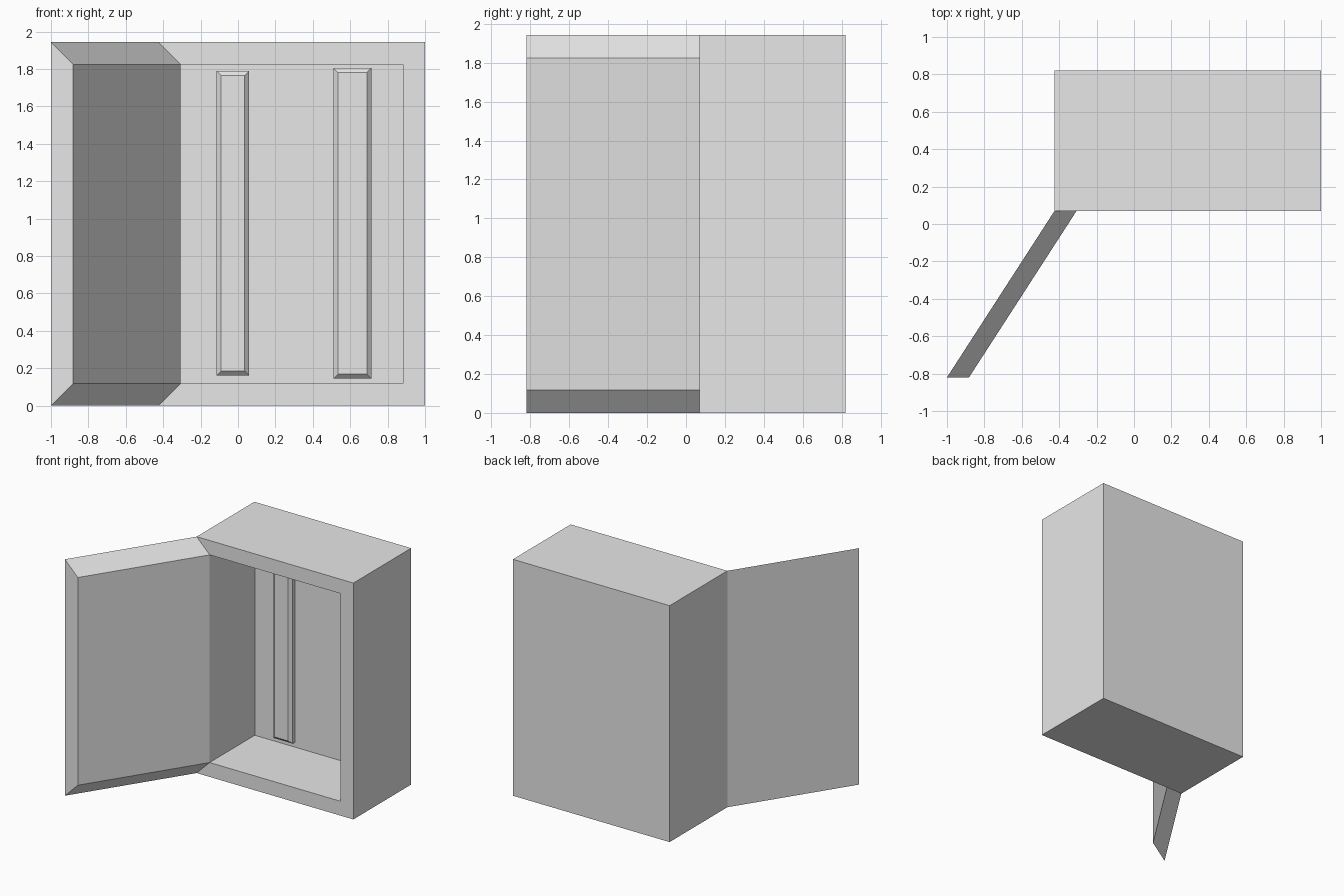
import bpy
import bmesh

cube = bpy.data.objects.get("Cube")
if cube:
    bpy.data.objects.remove(cube, do_unlink=True)

GREY = (0.8, 0.8, 0.8, 1.0)
grey = bpy.data.materials.new("light_grey")
grey.use_nodes = True
grey.diffuse_color = GREY
grey.node_tree.nodes["Principled BSDF"].inputs["Base Color"].default_value = GREY


def upright(start, end, low, high):
    """Upright rectangle standing over the plan line from start to end."""
    return [(*start, low), (*end, low), (*end, high), (*start, high)]


def loft(name, rings):
    """Closed solid skinned through a series of rectangles."""
    bm = bmesh.new()
    loops = [[bm.verts.new(p) for p in ring] for ring in rings]
    bm.faces.new(loops[0])
    bm.faces.new(loops[-1])
    for a, b in zip(loops, loops[1:]):
        for i in range(len(a)):
            j = (i + 1) % len(a)
            bm.faces.new((a[i], a[j], b[j], b[i]))
    bmesh.ops.recalc_face_normals(bm, faces=bm.faces)
    mesh = bpy.data.meshes.new(name)
    bm.to_mesh(mesh)
    bm.free()
    mesh.materials.append(grey)
    obj = bpy.data.objects.new(name, mesh)
    bpy.context.collection.objects.link(obj)
    return obj


HEIGHT, WALL = 1.943, 0.118
LEFT, RIGHT = -0.425, 1.0
FRONT, BACK, RECESS = 0.07, 0.82, 0.657


def panel(x0, x1, y, low, high, inset=0.0):
    return upright((x0 + inset, y), (x1 - inset, y), low + inset, high - inset)


# Cabinet: outer shell, front rim, then the hollow inside
loft("cabinet", [
    panel(LEFT, RIGHT, BACK, 0, HEIGHT),
    panel(LEFT, RIGHT, FRONT, 0, HEIGHT),
    panel(LEFT, RIGHT, FRONT, 0, HEIGHT, WALL),
    panel(LEFT, RIGHT, RECESS, 0, HEIGHT, WALL),
])

# Open door: tapered slab swung out from the hinge edge
loft("door", [
    upright((LEFT, FRONT), (-1.0, -BACK), 0, HEIGHT),
    upright((LEFT + WALL, FRONT), (-1.0 + WALL, -BACK), WALL, HEIGHT - WALL),
])

# Chamfered bars on the inside of the back wall
CHAMFER = 0.024
for name, x0, x1, low, high in (
    ("right_bar", -0.115, 0.06, 0.16, 1.79),
    ("left_bar", 0.51, 0.713, 0.144, 1.805),
):
    loft(name, [
        panel(x0, x1, RECESS + 0.01, low, high),
        panel(x0, x1, RECESS - 0.032, low, high),
        panel(x0, x1, RECESS - 0.032 - CHAMFER, low, high, CHAMFER),
    ])
